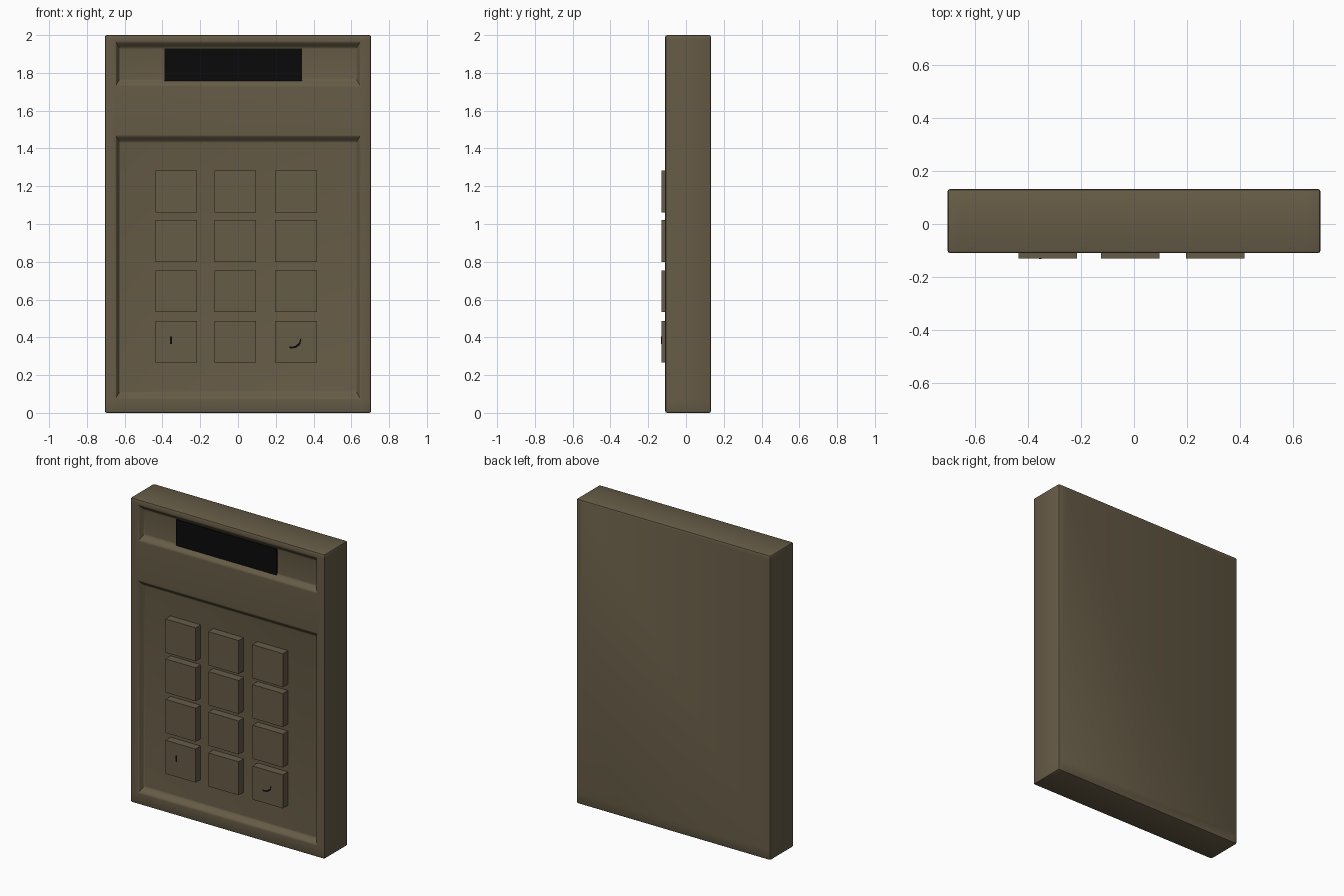
import bpy, bmesh, math
from mathutils import Vector

if "Cube" in bpy.data.objects:
    bpy.data.objects.remove(bpy.data.objects["Cube"])


def material(name, rgb):
    m = bpy.data.materials.new(name)
    m.diffuse_color = (*rgb, 1)
    m.use_nodes = True
    m.node_tree.nodes["Principled BSDF"].inputs["Base Color"].default_value = m.diffuse_color
    return m


OLIVE = material("olive_brown", (0.133, 0.106, 0.062))
BLACK = material("black", (0.003, 0.003, 0.003))


def finish(name, bm, mat):
    bmesh.ops.recalc_face_normals(bm, faces=bm.faces[:])
    me = bpy.data.meshes.new(name)
    bm.to_mesh(me)
    bm.free()
    me.materials.append(mat)
    ob = bpy.data.objects.new(name, me)
    bpy.context.collection.objects.link(ob)
    return ob


def box(name, x0, x1, y0, y1, z0, z1, mat):
    bm = bmesh.new()
    bmesh.ops.create_cube(bm, size=1)
    for v in bm.verts:
        v.co = Vector((x0 + (v.co.x + .5) * (x1 - x0),
                       y0 + (v.co.y + .5) * (y1 - y0),
                       z0 + (v.co.z + .5) * (z1 - z0)))
    return finish(name, bm, mat)


FRONT, FLOOR, BACK = -0.11, -0.078, 0.132

# Casing: front grid, two cells of which become sunken panels
bm = bmesh.new()
xs = [-0.705, -0.652, 0.652, 0.705]
zs = [0, 0.07, 1.475, 1.725, 1.972, 2]
grid = [[bm.verts.new((x, FRONT, z)) for x in xs] for z in zs]
panels = []
for r in range(5):
    for c in range(3):
        f = bm.faces.new((grid[r][c], grid[r][c + 1], grid[r + 1][c + 1], grid[r + 1][c]))
        if c == 1 and r in (1, 3):
            panels.append(f)

# Sides and back
rim = [e for e in bm.edges if e.is_boundary]
ext = bmesh.ops.extrude_edge_only(bm, edges=rim)["geom"]
for v in ext:
    if isinstance(v, bmesh.types.BMVert):
        v.co.y = BACK
bmesh.ops.holes_fill(bm, edges=[e for e in bm.edges if e.is_boundary], sides=0)
bmesh.ops.recalc_face_normals(bm, faces=bm.faces[:])

# Panels step inwards along a soft S-shaped slope
STEPS = 8
for f in panels:
    c = f.calc_center_median()
    start = {(v.co.x > c.x, v.co.z > c.z): v.co.copy() for v in f.verts}
    for i in range(1, STEPS + 1):
        f = bmesh.ops.extrude_discrete_faces(bm, faces=[f])["faces"][0]
        t = i / STEPS
        s = (1 - math.cos(math.pi * t)) / 2
        for v in f.verts:
            o = start[(v.co.x > c.x, v.co.z > c.z)]
            v.co = (o.x - math.copysign(0.03 * t, o.x - c.x),
                    FRONT + (FLOOR - FRONT) * s,
                    o.z - math.copysign(0.048 * t, o.z - c.z))

# Rounded outer edges
outer = [e for e in bm.edges if len(e.link_faces) == 2
         and e.calc_face_angle(0) > math.radians(80)]
bmesh.ops.bevel(bm, geom=outer, offset=0.01, segments=2, profile=0.5, affect='EDGES')
body = finish("casing", bm, OLIVE)
bpy.context.view_layer.objects.active = body
body.select_set(True)
bpy.ops.object.shade_smooth_by_angle(angle=math.radians(30))

# Keypad: four rows of three square keys
for r, z in enumerate((0.376, 0.644, 0.91, 1.172)):
    for c, x in enumerate((-0.326, -0.014, 0.307)):
        box(f"key_{r}_{c}", x - 0.11, x + 0.11, -0.131, -0.07, z - 0.11, z + 0.11, OLIVE)

# Display window
box("display", -0.39, 0.34, -0.085, -0.077, 1.75, 1.93, BLACK)

# Worn specks on the two bottom corner keys
box("left_key_speck", -0.36, -0.35, -0.132, -0.13, 0.365, 0.405, BLACK)
bm = bmesh.new()
arc = [(0.275, 0.341), (0.305, 0.343), (0.328, 0.36), (0.335, 0.385)]
lower = [bm.verts.new((x, -0.132, z)) for x, z in arc]
upper = [bm.verts.new((x - 0.005, -0.132, z + 0.01)) for x, z in arc]
for i in range(3):
    bm.faces.new((lower[i], lower[i + 1], upper[i + 1], upper[i]))
for f in bm.faces:
    f.normal_update()
finish("right_key_speck", bm, BLACK)
